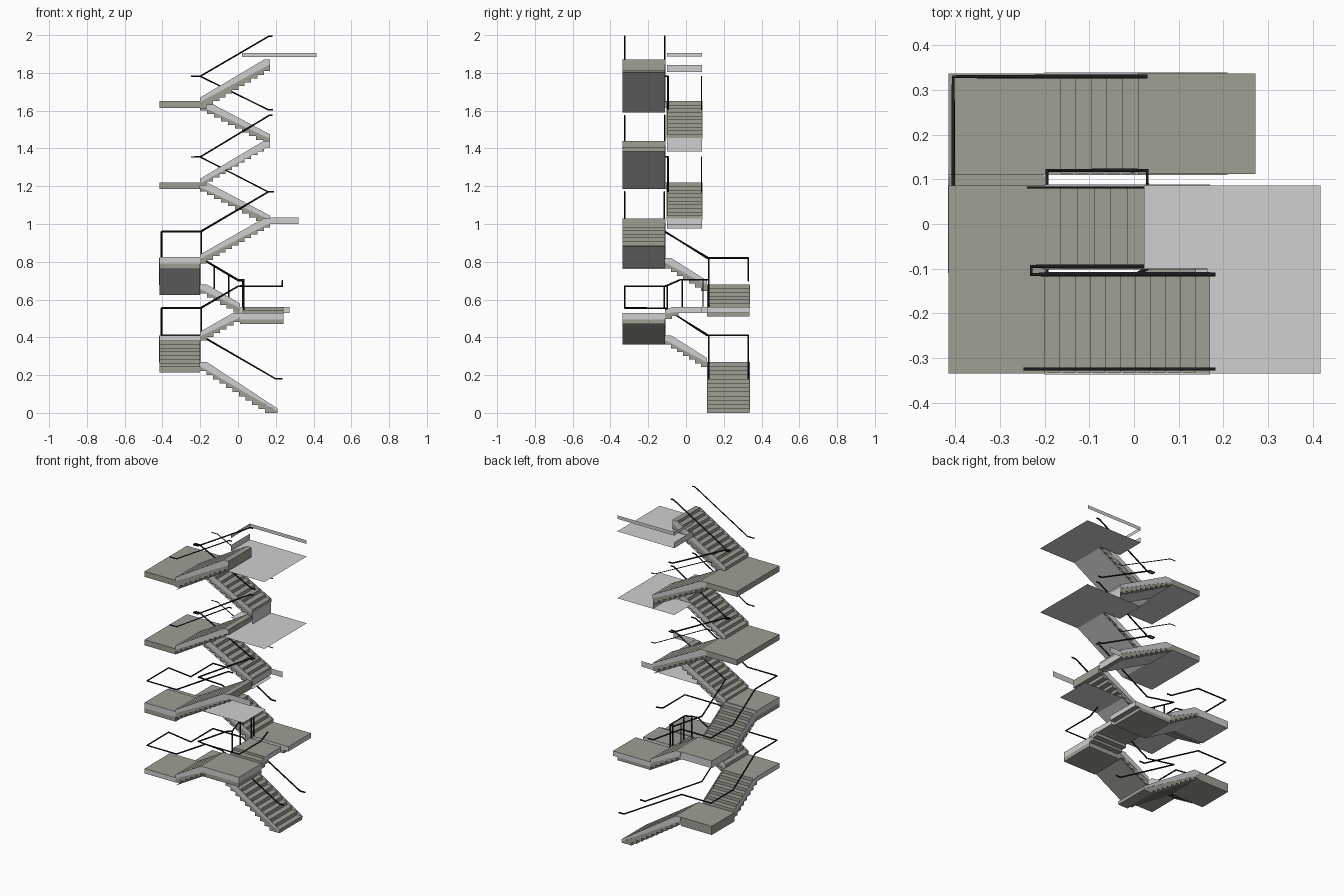
import bpy, bmesh

if "Cube" in bpy.data.objects:
    bpy.data.objects.remove(bpy.data.objects["Cube"])

def material(name, rgb):
    m = bpy.data.materials.new(name)
    m.diffuse_color = (*rgb, 1)
    m.use_nodes = True
    m.node_tree.nodes["Principled BSDF"].inputs["Base Color"].default_value = m.diffuse_color
    return m

OLIVE = material("olive_concrete", (0.34, 0.345, 0.29))
GREY = material("light_grey_plaster", (0.63, 0.63, 0.63))
BLACK = material("black_metal", (0.012, 0.012, 0.012))

def mesh_object(name, verts, faces, mat):
    me = bpy.data.meshes.new(name)
    me.from_pydata(verts, [], faces)
    me.materials.append(mat)
    ob = bpy.data.objects.new(name, me)
    bpy.context.collection.objects.link(ob)
    return ob

def prism(name, axis, profile, w0, w1, mat):
    """Extrude a (run, z) profile across the width; axis is the run direction."""
    n = len(profile)
    place = (lambda t, w, z: (t, w, z)) if axis == 'x' else (lambda t, w, z: (w, t, z))
    verts = [place(t, w, z) for w in (w0, w1) for t, z in profile]
    faces = [tuple(range(n)), tuple(range(2 * n - 1, n - 1, -1))]
    faces += [(i, i + n, (i + 1) % n + n, (i + 1) % n) for i in range(n)]
    ob = mesh_object(name, verts, faces, mat)
    bm = bmesh.new()
    bm.from_mesh(ob.data)
    bmesh.ops.recalc_face_normals(bm, faces=bm.faces)
    bm.to_mesh(ob.data)
    bm.free()
    return ob

def plate(name, pts, mat):
    return mesh_object(name, pts, [tuple(range(len(pts)))], mat)

def fascia(name, p, q, z0, z1):
    """Thin upright light grey panel between two plan points."""
    return plate(name, [(*p, z0), (*q, z0), (*q, z1), (*p, z1)], GREY)

def slab(name, outline, z0, z1, sides=OLIVE, bottom=OLIVE):
    """Landing with an olive top and chosen side and underside colours."""
    n = len(outline)
    verts = [(x, y, z) for z in (z0, z1) for x, y in outline]
    faces = [tuple(range(n - 1, -1, -1)), tuple(range(n, 2 * n))]
    faces += [(i, (i + 1) % n, (i + 1) % n + n, i + n) for i in range(n)]
    ob = mesh_object(name, verts, faces, OLIVE)
    ob.data.materials.append(GREY)
    for p in ob.data.polygons:
        m = OLIVE if p.normal.z > 0.5 else bottom if p.normal.z < -0.5 else sides
        p.material_index = 0 if m is OLIVE else 1
    return ob

def rect(x0, x1, y0, y1):
    return [(x0, y0), (x1, y0), (x1, y1), (x0, y1)]

def flight(name, axis, a, b, w0, w1, z0, z1, n, soffit=None, stop=None, depth=0.048):
    """Folded steps from run a to b, side stringers and a smooth soffit."""
    g, r = (b - a) / n, (z1 - z0) / n
    top, low = [], []
    for i in range(n):
        z = z0 + (i + 1) * r
        top += [(a + i * g, z), (a + (i + 1) * g, z)]
        zl = max(0.0, z - depth)
        low += [(a + i * g, zl), (a + (i + 1) * g, zl)]
    prism(name + "_steps", axis, top + low[::-1], w0, w1, OLIVE)
    band = [(a, z0 + r), (b - g, z1), (b, z1), (b, z1 - 0.024), (a, max(0.008, z0 - 0.004))]
    for side, w in (("near", w0), ("far", w1)):
        prism(f"{name}_{side}_stringer", axis, band, w - 0.002, w + 0.002, GREY)
    if soffit:
        s0, s1 = z0 - depth - 0.001, z1 - depth - 0.001
        e, ze = b, s1
        if stop:
            ze = stop
            e = a + (b - a) * (stop - s0) / (s1 - s0)
        pts = [(a, w0, s0), (e, w0, ze), (e, w1, ze), (a, w1, s0)]
        if axis == 'y':
            pts = [(w, t, z) for t, w, z in pts]
        plate(name + "_soffit", pts, soffit)
        return e

def rail(name, pts, radius=0.0045):
    cu = bpy.data.curves.new(name, 'CURVE')
    cu.dimensions = '3D'
    cu.bevel_depth = radius
    cu.bevel_resolution = 1
    cu.use_fill_caps = True
    sp = cu.splines.new('POLY')
    sp.points.add(len(pts) - 1)
    for p, c in zip(sp.points, pts):
        p.co = (*c, 1)
    cu.materials.append(BLACK)
    bpy.context.collection.objects.link(bpy.data.objects.new(name, cu))

L, M = -0.415, -0.2           # left landings, outer and inner x
F0, F1 = -0.335, -0.11        # front lane
B0, B1 = 0.112, 0.337         # back lane
U0, U1 = -0.1, 0.086          # upper middle lane

# Lower storeys: U-shaped flights, each landing a grey edge over an olive base
flight("flight_1", 'x', 0.21, M, B0, B1, 0.0, 0.27, 12)
slab("landing_1", rect(L, M, B0, B1), 0.215, 0.27)
flight("flight_2", 'y', B0, F1, L, M, 0.27, 0.41, 7)
slab("landing_2", rect(L, M, F0, F1), 0.38, 0.41, GREY)
flight("flight_3", 'x', M, 0.01, F0, F1, 0.41, 0.53, 6, OLIVE)
slab("landing_3", rect(0.01, 0.24, F0, F1), 0.495, 0.53, GREY)
slab("landing_3_base", rect(0.01, 0.24, F0, F1), 0.47, 0.495)
flight("short_flight", 'y', F1, -0.04, 0.025, 0.24, 0.53, 0.56, 2)
slab("bridge_landing", rect(0.025, 0.24, -0.04, U1), 0.53, 0.56, GREY)
fascia("bridge_edge", (0.025, U1), (0.025, B0), 0.53, 0.56)
slab("landing_4", rect(0.01, 0.272, B0, B1), 0.53, 0.56, GREY)
slab("landing_4_base", rect(0.01, 0.24, B0, B1), 0.51, 0.53)
flight("flight_4", 'x', 0.01, M, B0, B1, 0.56, 0.68, 6, GREY)
slab("landing_5", rect(L, M, B0, B1), 0.635, 0.68, GREY, GREY)
flight("flight_5", 'y', B0, F1, L, M, 0.68, 0.82, 7, GREY, depth=0.055)
slab("landing_6", rect(L, M, F0, F1), 0.79, 0.825, GREY, GREY)
slab("landing_6_base", rect(L, M, F0, F1), 0.762, 0.79, OLIVE, GREY)
e = flight("flight_6", 'x', M, 0.17, F0, F1, 0.82, 1.03, 11, GREY, 0.88)
plate("lower_ceiling", [(e, F0, 0.88), (0.27, F0, 0.88), (0.27, F1, 0.88), (e, F1, 0.88)], GREY)
# Open floor edge between storeys
fascia("floor_edge_front", (0.17, F0), (0.32, F0), 1.0, 1.035)
fascia("floor_edge_back", (0.17, U1), (0.25, U1), 1.0, 1.035)
fascia("floor_edge_side", (0.171, U0), (0.171, U1), 1.0, 1.03)

# Upper storeys: two repeated pairs of flights with ceilings
for k, (zs, zm, ze, zc, d) in enumerate([(1.025, 1.22, 1.44, 1.385, 0.035), (1.455, 1.65, 1.87, 1.805, 0.06)]):
    flight(f"upper_return_flight_{k}", 'x', 0.17, M, U0, U1, zs, zm, 10, GREY)
    slab(f"upper_landing_{k}", rect(L, M, F0, U1), zm - 0.035, zm, OLIVE, GREY)
    e = flight(f"upper_front_flight_{k}", 'x', M, 0.17, F0, F1, zm, ze, 11, GREY, zc, d)
    plate(f"ceiling_{k}", [(e, F0, zc), (0.418, F0, zc), (0.418, U1, zc),
                           (0.022, U1, zc), (0.022, U0, zc), (e, U0, zc)], GREY)
fascia("flight_base_panel", (0.171, U0), (0.171, U1), 1.385, 1.455)
fascia("ceiling_upstand", (0.022, U0), (0.022, U1), 1.805, 1.842)
# Floor edge strip at the top
fascia("top_edge_side", (0.022, U0), (0.022, U1), 1.886, 1.906)
fascia("top_edge_back", (0.022, U1), (0.416, U1), 1.884, 1.906)

# Outer handrails of the lower storeys
rail("outer_rail_lower", [(0.235, 0.33, 0.18), (0.2, 0.33, 0.18), (M, 0.33, 0.41), (-0.405, 0.33, 0.41),
     (-0.405, 0.11, 0.41), (-0.405, -0.11, 0.555), (-0.405, -0.325, 0.555), (M, -0.325, 0.555),
     (0, -0.325, 0.67), (0.235, -0.325, 0.67), (0.235, -0.11, 0.67), (0.235, -0.04, 0.70)])
rail("outer_rail_middle", [(0.03, 0.33, 0.70), (0, 0.33, 0.70), (M, 0.33, 0.82), (-0.405, 0.33, 0.82),
     (-0.405, 0.11, 0.82), (-0.405, -0.11, 0.96), (-0.405, -0.325, 0.96), (M, -0.325, 0.96),
     (0.16, -0.325, 1.17), (0.19, -0.325, 1.17)])
# Inner handrails
rail("inner_rail_lower", [(0.235, 0.12, 0.18), (0.2, 0.12, 0.18), (-0.195, 0.12, 0.41), (-0.195, -0.115, 0.555),
     (0, -0.115, 0.67), (0.03, -0.1, 0.675), (0.03, -0.03, 0.705), (0.03, 0.12, 0.705), (0, 0.12, 0.705),
     (-0.195, 0.12, 0.82), (-0.195, -0.115, 0.96), (0.16, -0.115, 1.17), (0.185, -0.115, 1.17)])
# Balusters beside the short flight and flight 4
for i, (x, y, z0, z1) in enumerate([(0.03, -0.1, 0.53, 0.675), (0.03, -0.02, 0.56, 0.705), (0.03, 0.09, 0.56, 0.705),
                                    (0.025, 0.12, 0.55, 0.705), (-0.05, 0.12, 0.59, 0.735),
                                    (-0.125, 0.12, 0.63, 0.78)]):
    rail(f"baluster_{i}", [(x, y, z0), (x, y, z1)], 0.004)

# Handrails of the upper storeys
for k, (zs, zm, ze) in enumerate([(1.17, 1.355, 1.575), (1.605, 1.782, 1.995)]):
    rail(f"upper_inner_rail_{k}", [(0.185, -0.095, zs), (0.16, -0.095, zs), (M, -0.095, zm), (-0.23, -0.095, zm),
         (-0.23, -0.113, zm), (M, -0.113, zm), (0.165, -0.113, ze), (0.183, -0.113, ze)])
    rail(f"upper_back_rail_{k}", [(0.185, 0.082, zs), (0.16, 0.082, zs), (M, 0.082, zm), (-0.24, 0.082, zm)], 0.0025)
    rail(f"upper_front_rail_{k}", [(-0.248, -0.325, zm), (M, -0.325, zm), (0.165, -0.325, ze), (0.183, -0.325, ze)], 0.0035)
